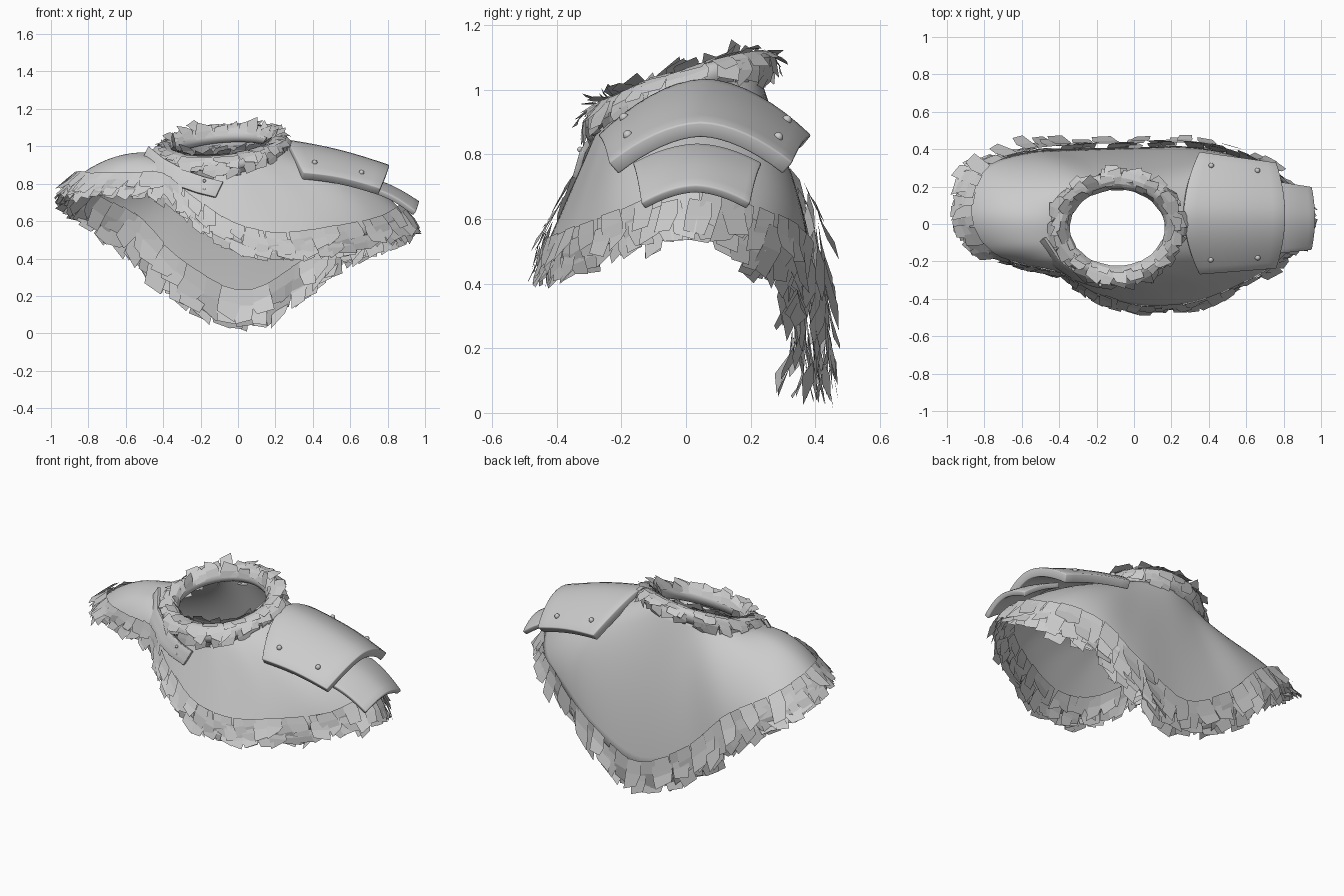
import bpy, bmesh, random
from math import sin, cos, radians, pi, tau
from mathutils import Vector

random.seed(4)
if "Cube" in bpy.data.objects:
    bpy.data.objects.remove(bpy.data.objects["Cube"])

grey = bpy.data.materials.new("plain grey")
grey.use_nodes = True
grey.diffuse_color = (0.6, 0.6, 0.6, 1)
grey.node_tree.nodes["Principled BSDF"].inputs["Base Color"].default_value = grey.diffuse_color


def finish(name, bm, smooth=None, thickness=0, bevel=0):
    mesh = bpy.data.meshes.new(name)
    bm.to_mesh(mesh)
    bm.free()
    mesh.materials.append(grey)
    obj = bpy.data.objects.new(name, mesh)
    bpy.context.collection.objects.link(obj)
    if smooth:
        bpy.ops.object.select_all(action="DESELECT")
        obj.select_set(True)
        bpy.context.view_layer.objects.active = obj
        bpy.ops.object.shade_smooth_by_angle(angle=radians(smooth))
    if thickness:
        solid = obj.modifiers.new("thickness", "SOLIDIFY")
        solid.thickness = thickness
        solid.offset = -1
    if bevel:
        edge = obj.modifiers.new("soft edge", "BEVEL")
        edge.width = bevel
        edge.segments = 2
    return obj


def grid(bm, rows, closed=False):
    """Skin a list of point rows with quads."""
    verts = [[bm.verts.new(p) for p in row] for row in rows]
    count = len(rows)
    for i in range(count if closed else count - 1):
        a, b = verts[i], verts[(i + 1) % count]
        for j in range(len(a) - 1):
            bm.faces.new((a[j], a[j + 1], b[j + 1], b[j]))


def spline(points, s):
    """Closed smooth curve through points; s counts points."""
    i, f = int(s // 1), s % 1
    a, b, c, d = (points[(i + k) % len(points)] for k in (-1, 0, 1, 2))
    return b + f * 0.5 * (c - a + f * (2 * a - 5 * b + 4 * c - d + f * (3 * (b - c) + d - a)))


def collar_point(angle, grow=0.0):
    x = -0.09 + (0.30 + grow) * cos(angle)
    y = -0.02 + (0.25 + grow) * sin(angle)
    return Vector((x, y, 1.0 + 0.32 * y + 0.09 * x))


def tuft(bm, root, along, side, out, length, width, curl):
    """One flat tapering lock of fur."""
    skew = random.uniform(-0.25, 0.25)
    rows = []
    for t, w in ((0, 0.9), (0.5, 1.05), (1, 0.85)):
        p = root + along * length * t + side * skew * length * t * t + out * curl * t * t
        ragged = along * random.uniform(-0.018, 0.018) * t
        rows.append([p - side * width * w / 2 + ragged, p + side * width * w / 2 - ragged])
    grid(bm, rows)


# Cape guide lines: neck angle, middle point, hem point
guides = [
    (0, (.62, 0, .85), (.91, 0, .62)),
    (-25, (.55, -.19, .79), (.78, -.20, .55)),
    (-50, (.36, -.29, .73), (.50, -.36, .49)),
    (-70, (.15, -.32, .74), (.25, -.44, .46)),
    (-88, (0, -.325, .76), (0, -.44, .50)),
    (-112, (-.20, -.30, .80), (-.22, -.37, .63)),
    (-138, (-.37, -.23, .86), (-.40, -.26, .77)),
    (-154, (-.50, -.18, .90), (-.62, -.21, .79)),
    (-166, (-.62, -.10, .93), (-.82, -.13, .79)),
    (-182, (-.66, .05, .94), (-.91, .06, .79)),
    (-206, (-.62, .20, .87), (-.83, .29, .70)),
    (-228, (-.42, .30, .79), (-.59, .38, .55)),
    (-250, (-.22, .32, .70), (-.33, .40, .30)),
    (-274, (0, .34, .64), (.02, .41, .13)),
    (-300, (.26, .34, .69), (.32, .41, .27)),
    (-322, (.45, .31, .76), (.58, .35, .46)),
    (-342, (.57, .20, .82), (.80, .22, .55)),
]
necks = [collar_point(radians(g[0]), -0.01) for g in guides]
middles = [Vector(g[1]) for g in guides]
hems = [Vector(g[2]) for g in guides]
total = len(guides)


def cape_point(s, t):
    n, m, h = spline(necks, s), spline(middles, s), spline(hems, s)
    return n * (1 - t) * (1 - 2 * t) + m * 4 * t * (1 - t) + h * t * (2 * t - 1)


bm = bmesh.new()
grid(bm, [[cape_point(i / 6, j / 12) for j in range(13)] for i in range(total * 6)], closed=True)
bmesh.ops.recalc_face_normals(bm, faces=bm.faces)
finish("cape", bm, smooth=60, thickness=0.01)

# Fur trim: overlapping rows of locks along the hem, outside and inside
bm = bmesh.new()
for start, lift, size in ((-0.08, 0.022, 0.13), (-0.04, 0.015, 0.12), (0, 0, 0.10),
                          (-0.04, -0.02, 0.13), (-0.11, -0.035, 0.15)):
    for k in range(total * 4):
        s = (k + random.uniform(-0.3, 0.3)) / 4 % total
        hem = cape_point(s, 1)
        along = (hem - cape_point(s, 0.88)).normalized()
        side = cape_point(s + 0.1, 1) - cape_point(s - 0.1, 1)
        spread = side.length
        side.normalize()
        out = side.cross(along).normalized()
        # The back hem carries longer and shaggier fur
        back = min(1, max(0, (hem.y - 0.1) / 0.25))
        length = size * random.uniform(0.8, 1.15) * (0.75 if hem.y < -0.15 else 1 + 0.12 * back)
        width = spread * random.uniform(1.3, 1.8)
        root = hem + along * start + out * (lift * (1 + 0.8 * back) + random.uniform(-0.006, 0.006))
        tuft(bm, root, along, side, out, length, width, random.uniform(-0.035, 0.015) * (1 + back))
finish("hem_fur", bm)


# Collar: a soft roll covered with locks of fur
def roll_point(angle, turn, radius):
    return collar_point(angle, radius * cos(turn)) + Vector((0, 0, radius * sin(turn)))


bm = bmesh.new()
grid(bm, [[roll_point(tau * i / 48, tau * j / 10, 0.045) for j in range(11)] for i in range(48)], closed=True)
bmesh.ops.remove_doubles(bm, verts=bm.verts, dist=0.0001)
bmesh.ops.recalc_face_normals(bm, faces=bm.faces)
finish("collar_roll", bm, smooth=60)

bm = bmesh.new()
for turn in (165, 115, 70, 25, -20):
    for k in range(28):
        angle = tau * (k + random.uniform(-0.4, 0.4)) / 28
        turned = radians(turn + random.uniform(-12, 12))
        root = roll_point(angle, turned, 0.05)
        out = (root - collar_point(angle)).normalized()
        side = (collar_point(angle + 0.05) - collar_point(angle - 0.05)).normalized()
        along = roll_point(angle, turned - 0.3, 0.05) - root
        along = (along.normalized() + out * random.uniform(-0.1, 0.3)).normalized()
        tuft(bm, root, along, side, out, random.uniform(0.05, 0.08),
             random.uniform(0.06, 0.09), random.uniform(-0.04, 0))
finish("collar_fur", bm)


# Shoulder plates: arched sheets running outward from the neck
def plate_point(u, v, spec):
    (x0, x1), (y0, y1), (w0, w1), (z0, z1), (d0, d1), sweep = spec
    mix = lambda a, b: a + (b - a) * u
    return Vector((mix(x0, x1) + sweep * v * v * (1 - 1.6 * u), mix(y0, y1) + mix(w0, w1) * v,
                   mix(z0, z1) + 0.015 * sin(pi * u) - mix(d0, d1) * abs(v) ** 1.8))


upper = ((.27, .81), (.058, .045), (.33, .285), (1.035, .90), (.175, .125), .08)
lower = ((.70, .97), (.035, .03), (.20, .17), (.835, .705), (.06, .055), .03)
for name, spec, thick in (("upper_shoulder_plate", upper, 0.05), ("lower_shoulder_plate", lower, 0.03)):
    bm = bmesh.new()
    grid(bm, [[plate_point(i / 8, j / 8 - 1, spec) for j in range(17)] for i in range(9)])
    bmesh.ops.recalc_face_normals(bm, faces=bm.faces)
    if sum(f.normal.z for f in bm.faces) < 0:
        bmesh.ops.reverse_faces(bm, faces=bm.faces)
    finish(name, bm, smooth=40, thickness=thick, bevel=0.006)

# Strap crossing the front from under the collar
path = [Vector(p) for p in ((-.50, -.09, .96), (-.42, -.21, .895), (-.30, -.29, .83), (-.20, -.325, .795), (-.10, -.34, .77))]
across = Vector((.02, .012, .042))
bm = bmesh.new()
grid(bm, [[p - across, p - across * 0.3, p + across * 0.3, p + across] for p in path])
bmesh.ops.recalc_face_normals(bm, faces=bm.faces)
if sum(f.normal.y for f in bm.faces) > 0:
    bmesh.ops.reverse_faces(bm, faces=bm.faces)
finish("front_strap", bm, smooth=40, thickness=0.018, bevel=0.003)

# Rivets on the upper plate and the strap end
bm = bmesh.new()
spots = [plate_point(u, v, upper) for u in (0.2, 0.74) for v in (-0.77, 0.8)]
spots += [path[3] + Vector((0.02, -0.003, z)) for z in (-0.025, 0.02)]
for spot, size in zip(spots, [0.015] * 4 + [0.009] * 2):
    ball = bmesh.ops.create_uvsphere(bm, u_segments=10, v_segments=6, radius=size)
    bmesh.ops.translate(bm, verts=ball["verts"], vec=spot)
finish("rivets", bm, smooth=60)
